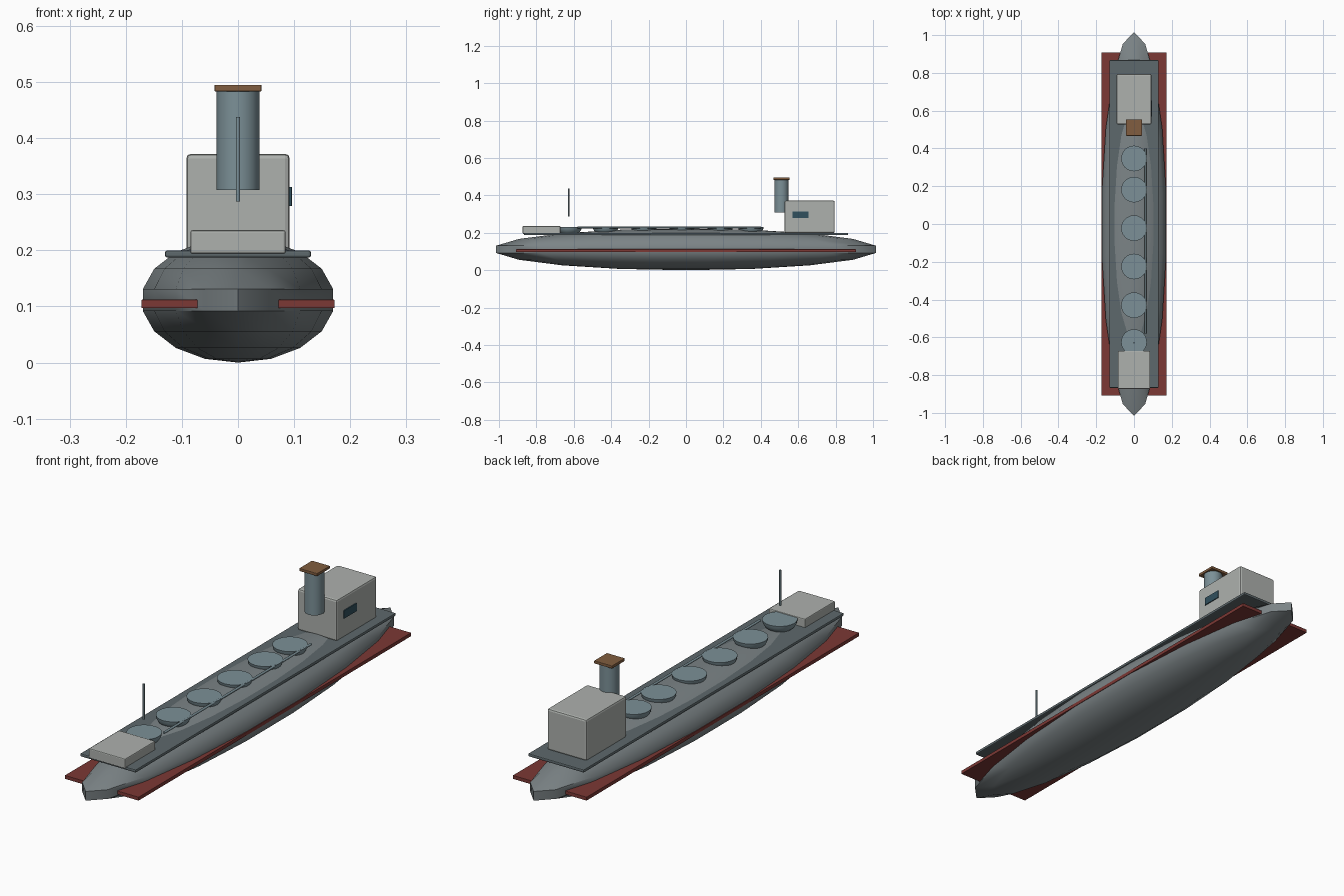
import bpy, bmesh, math

if "Cube" in bpy.data.objects:
    bpy.data.objects.remove(bpy.data.objects["Cube"])


def material(name, rgb):
    m = bpy.data.materials.new(name)
    m.diffuse_color = (*rgb, 1)
    m.use_nodes = True
    m.node_tree.nodes["Principled BSDF"].inputs["Base Color"].default_value = m.diffuse_color
    return m


HULL = material("hull_grey", (0.20, 0.23, 0.24))
DECK = material("deck_grey", (0.11, 0.14, 0.15))
PALE = material("pale_grey", (0.42, 0.44, 0.42))
STEEL = material("blue_steel", (0.20, 0.28, 0.31))
RED = material("red_paint", (0.20, 0.04, 0.035))
BROWN = material("brown_rust", (0.22, 0.11, 0.05))
GLASS = material("dark_glass", (0.03, 0.08, 0.11))


def finish(name, mat, smooth=True):
    o = bpy.context.object
    o.name = name
    o.data.materials.append(mat)
    bpy.ops.object.transform_apply(location=False, rotation=True, scale=True)
    if smooth:
        bpy.ops.object.shade_smooth_by_angle(angle=math.radians(40))
    return o


def box(name, x, y, z, mat, bevel=0.0):
    """Box from (min, max) ranges, with optional rounded edges."""
    mid = [(r[0] + r[1]) / 2 for r in (x, y, z)]
    bpy.ops.mesh.primitive_cube_add(size=1, location=mid)
    bpy.context.object.scale = [r[1] - r[0] for r in (x, y, z)]
    o = finish(name, mat, False)
    if bevel:
        b = o.modifiers.new("bevel", 'BEVEL')
        b.width, b.segments = bevel, 2
    return o


def rod(name, radius, length, loc, mat, rot=(0, 0, 0), sides=24):
    bpy.ops.mesh.primitive_cylinder_add(vertices=sides, radius=radius,
                                        depth=length, location=loc, rotation=rot)
    return finish(name, mat)


# Hull: stretched low-count sphere
bpy.ops.mesh.primitive_uv_sphere_add(segments=18, ring_count=9, radius=1,
                                     location=(0, 0, 0.1115))
bpy.context.object.scale = (0.175, 1.031, 0.1115)
finish("hull", HULL)

# Deck and side strips
box("deck", (-0.13, 0.13), (-0.867, 0.867), (0.187, 0.2), DECK, 0.004)
for side, s in (("left", -1), ("right", 1)):
    box("waterline_strip_" + side, sorted((s * 0.07, s * 0.172)),
        (-0.908, 0.908), (0.097, 0.112), RED, 0.001)

# Bridge house and its window, forecastle
box("bridge_house", (-0.092, 0.092), (0.527, 0.795), (0.198, 0.372), PALE, 0.008)
box("bridge_window", (0.085, 0.096), (0.57, 0.655), (0.279, 0.313), GLASS, 0.001)
box("forecastle", (-0.085, 0.085), (-0.873, -0.672), (0.194, 0.236), PALE, 0.004)

# Funnel with square cap
rod("funnel", 0.038, 0.177, (0, 0.51, 0.3965), STEEL)
box("funnel_cap", (-0.042, 0.042), (0.467, 0.553), (0.483, 0.495), BROWN, 0.002)

# Flat-topped round cargo tanks along the deck
for i, y in enumerate((0.347, 0.182, -0.022, -0.225, -0.43, -0.625)):
    bpy.ops.mesh.primitive_uv_sphere_add(segments=24, ring_count=12, radius=1,
                                         location=(0, y, 0.232))
    o = bpy.context.object
    o.scale = (0.068, 0.068, 0.05)
    bm = bmesh.new()
    bm.from_mesh(o.data)
    cut = bmesh.ops.bisect_plane(bm, geom=bm.verts[:] + bm.edges[:] + bm.faces[:],
                                 plane_co=(0, 0, 0), plane_no=(0, 0, 1), clear_outer=True)
    bmesh.ops.holes_fill(bm, edges=[e for e in bm.edges if e.is_boundary])
    bm.to_mesh(o.data)
    bm.free()
    finish(f"cargo_tank_{i + 1}", STEEL)

# Deck pipe and fore mast
rod("deck_pipe", 0.005, 0.98, (0.06, -0.09, 0.228), STEEL, (math.pi / 2, 0, 0), 12)
rod("fore_mast", 0.004, 0.15, (0, -0.628, 0.3625), STEEL, sides=12)
